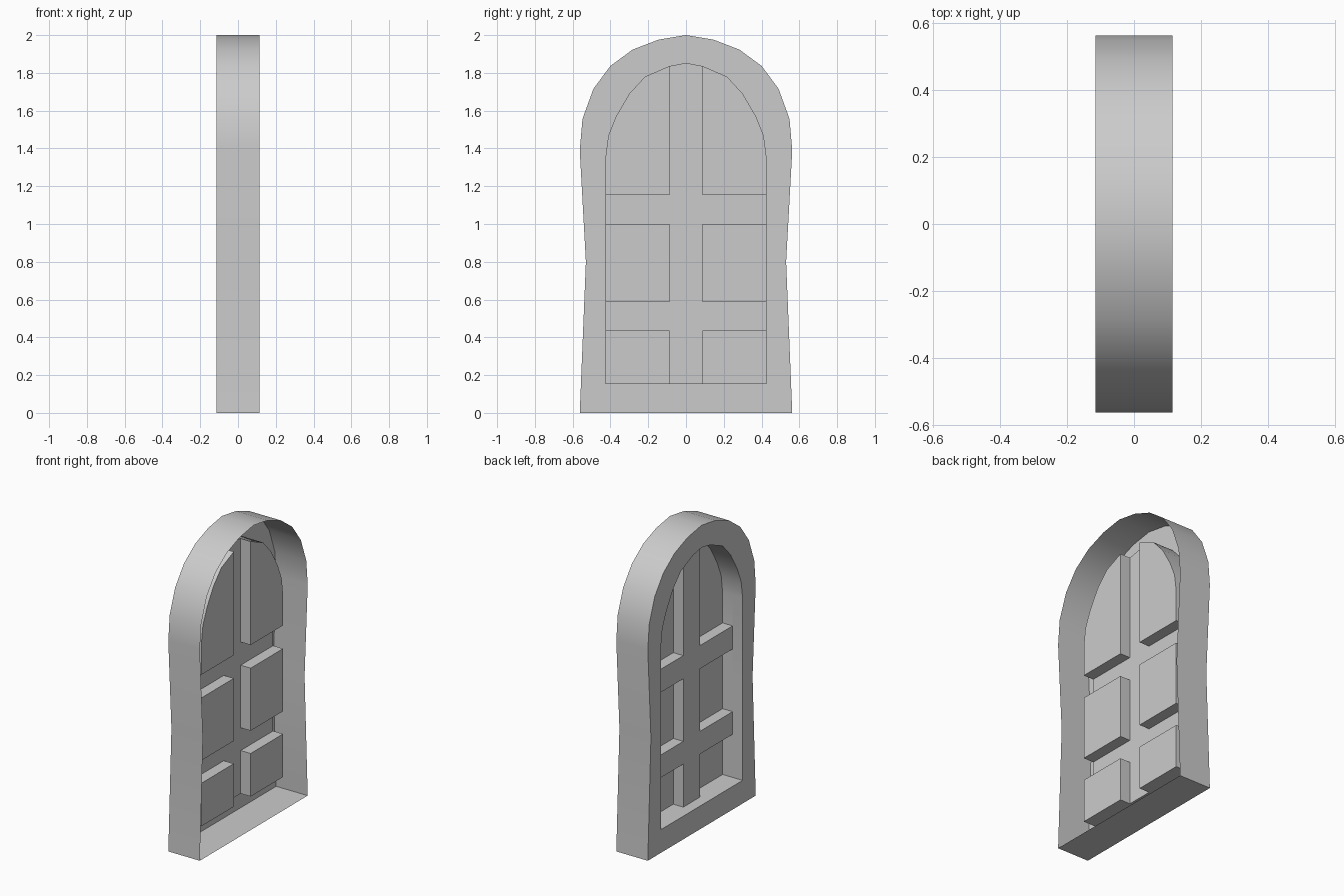
import bpy, bmesh, math

if "Cube" in bpy.data.objects:
    bpy.data.objects.remove(bpy.data.objects["Cube"])

# Depths along x: outer lip, bars, panes, open rear edge
X_FACE, X_BAR, X_PANE, X_REAR = -0.115, -0.042, 0.031, 0.115
BAR, SIDE = 0.088, 0.426

# Half profiles (y, z), bottom to crown
OUTER = [(0.5625, 0), (0.53, 0.80), (0.5625, 1.39), (0.548, 1.556), (0.49, 1.716),
         (0.40, 1.837), (0.283, 1.923), (0.145, 1.976), (0, 2.0)]
INNER = [(SIDE, 0.153), (SIDE, 0.80), (SIDE, 1.355), (0.411, 1.47), (0.37, 1.57),
         (0.30, 1.69), (0.217, 1.78), (BAR, 1.836), (0, 1.853)]


def flip(points):
    return [(-y, z) for y, z in reversed(points)]


def closed(half):
    return half + flip(half[:-1])


def rect(y0, y1, z0, z1):
    return [(y0, z0), (y1, z0), (y1, z1), (y0, z1)]


def wall(bm, loop, x0, x1, inward=False):
    for (ya, za), (yb, zb) in zip(loop, loop[1:] + loop[:1]):
        quad = [(x0, ya, za), (x0, yb, zb), (x1, yb, zb), (x1, ya, za)]
        face(bm, quad[::-1] if inward else quad)


def face(bm, coords):
    bm.faces.new([bm.verts.new(c) for c in coords])


def sheet(bm, loop, x):
    face(bm, [(x, y, z) for y, z in reversed(loop)])


def finish(bm, name):
    bmesh.ops.remove_doubles(bm, verts=bm.verts, dist=1e-5)
    mesh = bpy.data.meshes.new(name)
    bm.to_mesh(mesh)
    bm.free()
    ob = bpy.data.objects.new(name, mesh)
    bpy.context.collection.objects.link(ob)
    bpy.ops.object.select_all(action='DESELECT')
    ob.select_set(True)
    bpy.context.view_layer.objects.active = ob
    bpy.ops.object.shade_smooth_by_angle(angle=math.radians(35))


# Arched frame: outer strip, flat face ring and inner reveal, open at the rear
outer, inner = closed(OUTER), closed(INNER)
bm = bmesh.new()
wall(bm, outer, X_FACE, X_REAR)
wall(bm, inner, X_FACE, X_BAR, inward=True)
n = len(outer)
for i in range(n):
    j = (i + 1) % n
    face(bm, [(X_FACE, *p) for p in (outer[i], inner[i], inner[j], outer[j])])
finish(bm, "window_frame")

# Glazing bars: one upright and two cross bars
bm = bmesh.new()
upright = [(BAR, 0.153), (BAR, 0.437), (BAR, 0.587), (BAR, 1.0), (BAR, 1.153),
           (BAR, 1.836), (0, 1.853)]
sheet(bm, closed(upright), X_BAR)
for z0, z1 in ((0.437, 0.587), (1.0, 1.153)):
    bar = rect(BAR, SIDE, z0, z1)
    sheet(bm, bar, X_BAR)
    sheet(bm, flip(bar), X_BAR)
finish(bm, "glazing_bars")

# Recessed panes: two rows of rectangles and an arched top row
bm = bmesh.new()
cells = [rect(BAR, SIDE, 0.153, 0.437), rect(BAR, SIDE, 0.587, 1.0),
         [(BAR, 1.153), (SIDE, 1.153)] + INNER[2:-1]]
for cell in cells:
    for loop in (cell, flip(cell)):
        wall(bm, loop, X_BAR, X_PANE, inward=True)
        sheet(bm, loop, X_PANE)
finish(bm, "recessed_panes")
